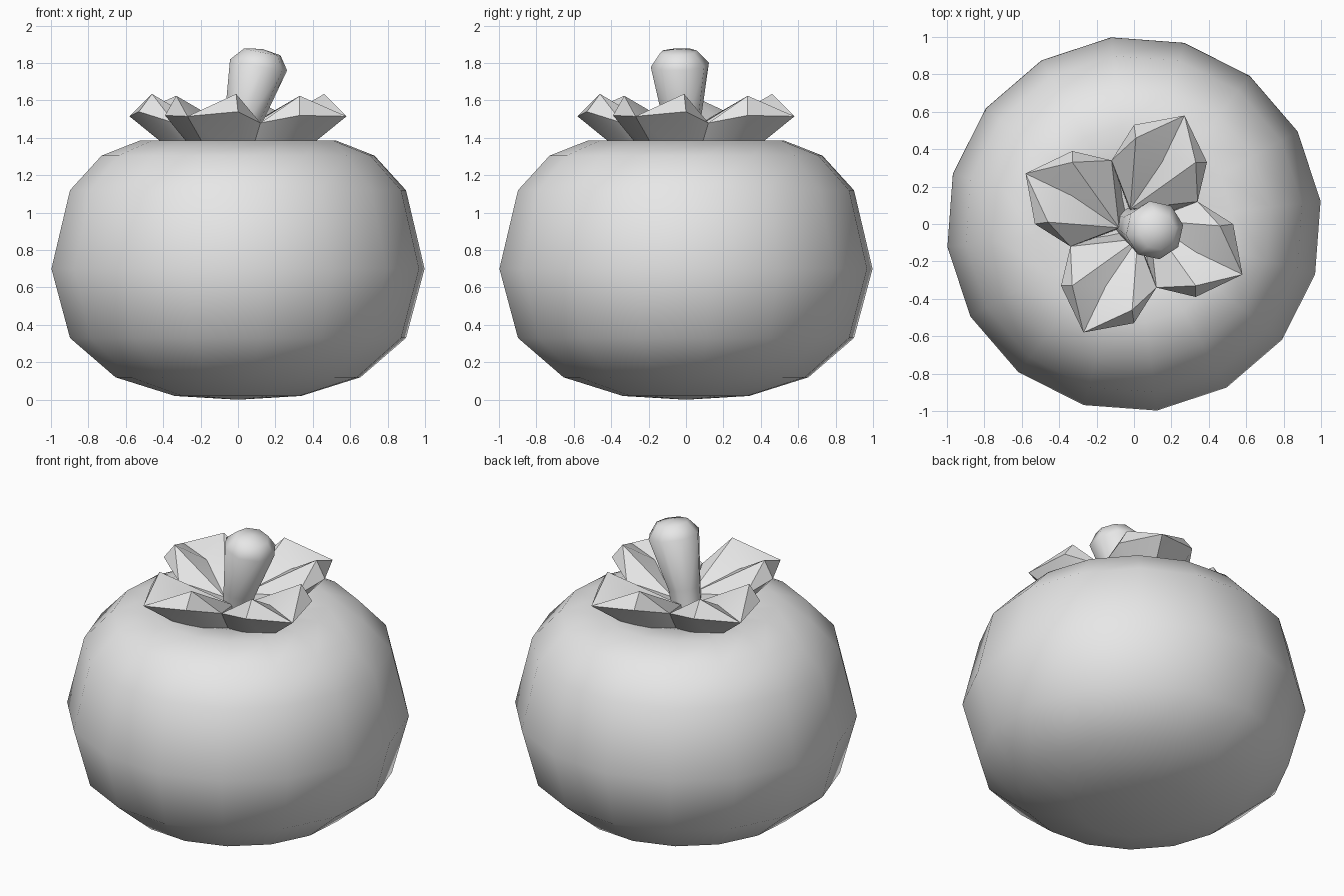
import bpy, bmesh, math
from mathutils import Vector, Matrix

if "Cube" in bpy.data.objects:
    bpy.data.objects.remove(bpy.data.objects["Cube"])

grey = bpy.data.materials.new("plain_grey")
grey.diffuse_color = (0.8, 0.8, 0.8, 1)
grey.use_nodes = True
grey.node_tree.nodes["Principled BSDF"].inputs["Base Color"].default_value = grey.diffuse_color


def make_object(name, bm, angle):
    bmesh.ops.recalc_face_normals(bm, faces=bm.faces)
    mesh = bpy.data.meshes.new(name)
    bm.to_mesh(mesh)
    bm.free()
    mesh.materials.append(grey)
    obj = bpy.data.objects.new(name, mesh)
    bpy.context.collection.objects.link(obj)
    bpy.ops.object.select_all(action='DESELECT')
    obj.select_set(True)
    bpy.context.view_layer.objects.active = obj
    bpy.ops.object.shade_smooth_by_angle(angle=math.radians(angle))
    return obj


def loft(bm, rings, first, last):
    """Join vertex rings with quads and close both ends on a point."""
    n = len(rings[0])
    rings = [[bm.verts.new(p) for p in ring] for ring in rings]
    for a, b in zip(rings, rings[1:]):
        for i in range(n):
            j = (i + 1) % n
            bm.faces.new((a[i], a[j], b[j], b[i]))
    for ring, point in ((rings[0], first), (rings[-1], last)):
        centre = bm.verts.new(point)
        for i in range(n):
            bm.faces.new((ring[i], ring[(i + 1) % n], centre))


# Squat fruit with a dimple in the top
profile = [(0.34, 0.02), (0.66, 0.12), (0.905, 0.33), (1.005, 0.70),
           (0.905, 1.12), (0.735, 1.305), (0.53, 1.385), (0.28, 1.34)]
rings = [[(r * math.cos(a), r * math.sin(a), z)
          for a in (math.radians(7 + 22.5 * i) for i in range(16))]
         for r, z in profile]
bm = bmesh.new()
loft(bm, rings, (0, 0, 0), (0, 0, 1.25))
make_object("fruit", bm, 80)

# Four curled leaves: rim, raised crests, hollow middle and tapered underside
rim = [(0.27, 0.58, 1.515), (0.0, 0.53, 1.54), (-0.12, 0.34, 1.48),
       (-0.02, 0.08, 1.41), (0.34, 0.12, 1.48), (0.39, 0.33, 1.52)]
top = [(0.01, 0.46, 1.635), (0.33, 0.33, 1.625), (0.15, 0.33, 1.52)]
top_faces = [(0, 1, 6), (1, 2, 6), (2, 3, 6), (6, 3, 8), (6, 8, 0),
             (8, 7, 0), (8, 3, 7), (3, 4, 7), (4, 5, 7), (5, 0, 7)]
for k in range(4):
    bm = bmesh.new()
    verts = [bm.verts.new(p) for p in rim + top]
    base = [bm.verts.new((x * 0.5, y * 0.5, 1.28)) for x, y, z in rim]
    for f in top_faces:
        bm.faces.new([verts[i] for i in f])
    for i in range(6):
        j = (i + 1) % 6
        bm.faces.new((verts[i], verts[j], base[j], base[i]))
    bm.faces.new(base)
    bm.transform(Matrix.Rotation(k * math.pi / 2, 4, 'Z'))
    make_object(f"leaf_{k + 1}", bm, 38)

# Leaning stem, flared towards a rounded top
axis = Vector((0.2, -0.04, 1)).normalized()
turn = Vector((0, 0, 1)).rotation_difference(axis)
sections = [((-0.02, 0.0, 1.27), 0.085), ((0.025, -0.02, 1.48), 0.10),
            ((0.11, -0.033, 1.79), 0.158), ((0.13, -0.04, 1.86), 0.10)]
rings = [[Vector(c) + turn @ Vector((r * math.cos(a), r * math.sin(a), 0))
          for a in (math.radians(10 + 45 * i) for i in range(8))]
         for c, r in sections]
bm = bmesh.new()
loft(bm, rings, (-0.03, 0, 1.26), (0.132, -0.04, 1.875))
make_object("stem", bm, 60)
